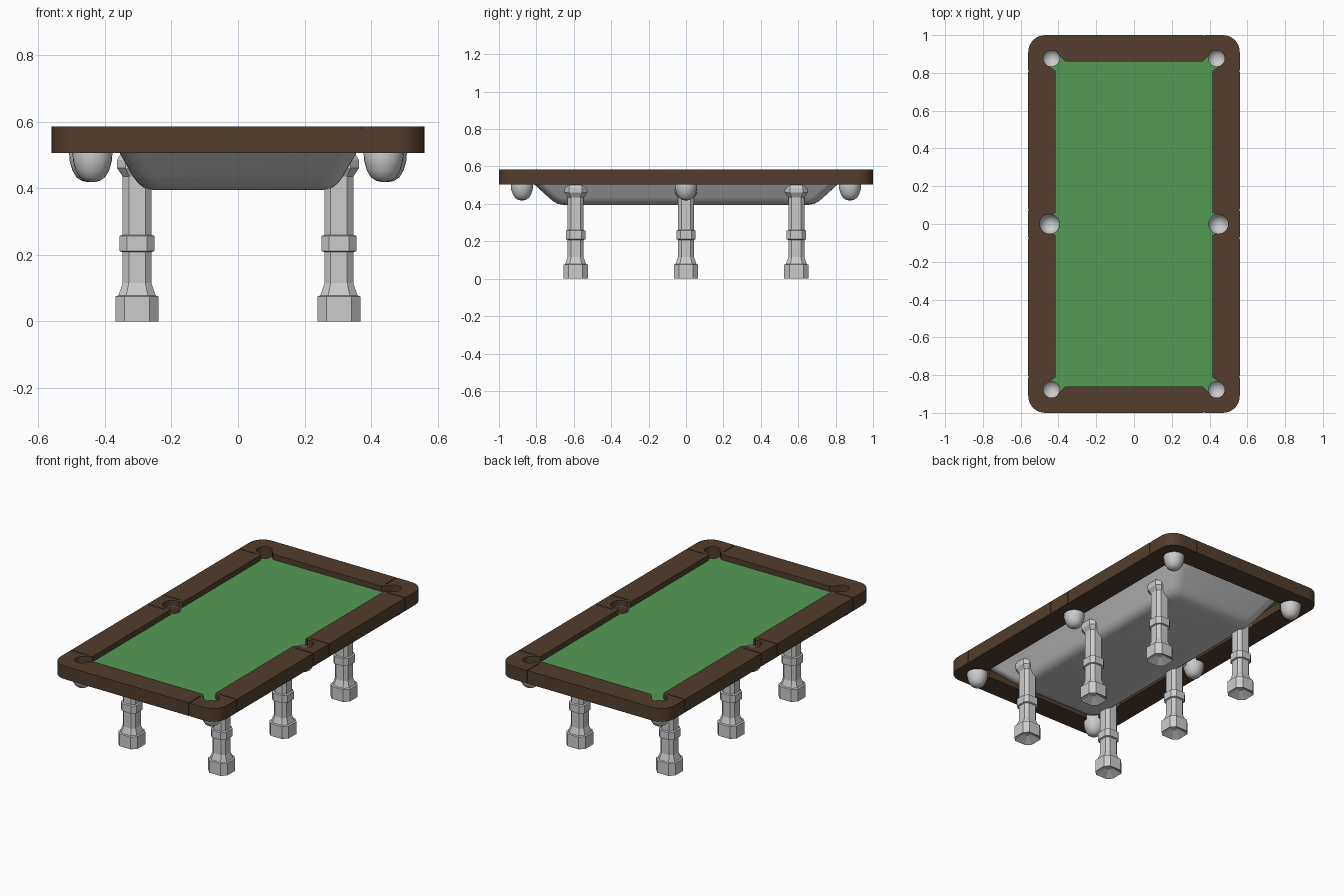
import bpy, bmesh
from math import cos, sin, pi, radians

if "Cube" in bpy.data.objects:
    bpy.data.objects.remove(bpy.data.objects["Cube"])


def material(name, rgb):
    m = bpy.data.materials.new(name)
    m.diffuse_color = (*rgb, 1)
    m.use_nodes = True
    m.node_tree.nodes["Principled BSDF"].inputs["Base Color"].default_value = m.diffuse_color
    return m


WOOD = material("dark_wood", (0.085, 0.048, 0.026))
FELT = material("green_felt", (0.09, 0.33, 0.09))


def finish(name, bm, mat=None, smooth=None):
    bmesh.ops.remove_doubles(bm, verts=bm.verts, dist=1e-5)
    bmesh.ops.recalc_face_normals(bm, faces=bm.faces)
    me = bpy.data.meshes.new(name)
    bm.to_mesh(me)
    bm.free()
    ob = bpy.data.objects.new(name, me)
    bpy.context.collection.objects.link(ob)
    if mat:
        me.materials.append(mat)
    if smooth:
        bpy.ops.object.select_all(action='DESELECT')
        ob.select_set(True)
        bpy.context.view_layer.objects.active = ob
        bpy.ops.object.shade_smooth_by_angle(angle=radians(smooth))
    return ob


def arc(cx, cy, r, a0, a1, n):
    return [(cx + r * cos(radians(a0 + (a1 - a0) * i / n)),
             cy + r * sin(radians(a0 + (a1 - a0) * i / n))) for i in range(n + 1)]


def four_way(q):
    """Mirror a first-quadrant path into a closed outline."""
    pts = []
    for sx, sy in ((1, 1), (-1, 1), (-1, -1), (1, -1)):
        part = [(x * sx, y * sy) for x, y in q]
        pts += part if sx * sy > 0 else part[::-1]
    return [p for i, p in enumerate(pts)
            if abs(p[0] - pts[i - 1][0]) + abs(p[1] - pts[i - 1][1]) > 1e-5]


def rounded_rect(hx, hy, r, n):
    return [p for p in
            arc(hx - r, hy - r, r, 0, 90, n) + arc(r - hx, hy - r, r, 90, 180, n)
            + arc(r - hx, r - hy, r, 180, 270, n) + arc(hx - r, r - hy, r, 270, 360, n)]


def loft(name, rings, n, center=(0, 0), caps=(True, True), smooth=None):
    """Skin rounded-rectangle rings given as (half x, half y, corner radius, z)."""
    bm = bmesh.new()
    loops = [[bm.verts.new((x + center[0], y + center[1], z))
              for x, y in rounded_rect(hx, hy, r, n)] for hx, hy, r, z in rings]
    for a, b in zip(loops, loops[1:]):
        for i in range(len(a)):
            bm.faces.new((a[i - 1], a[i], b[i], b[i - 1]))
    if caps[0]:
        bm.faces.new(loops[0])
    if caps[1]:
        bm.faces.new(loops[-1])
    return finish(name, bm, smooth=smooth)


def slab(name, outlines, z, height, mat, smooth=None):
    """Fill outlines (later ones are holes) and optionally extrude upward."""
    bm = bmesh.new()
    edges = []
    for pts in outlines:
        vs = [bm.verts.new((x, y, z)) for x, y in pts]
        edges += [bm.edges.new((vs[i - 1], vs[i])) for i in range(len(vs))]
    bmesh.ops.triangle_fill(bm, edges=edges, use_beauty=True, normal=(0, 0, 1))
    if height:
        new = bmesh.ops.extrude_face_region(bm, geom=bm.faces[:], use_keep_orig=True)
        bmesh.ops.translate(bm, vec=(0, 0, height),
                            verts=[v for v in new["geom"] if isinstance(v, bmesh.types.BMVert)])
    return finish(name, bm, mat, smooth)


def add_box(bm, x0, x1, y0, y1, z0, z1):
    for v in bmesh.ops.create_cube(bm, size=1)["verts"]:
        v.co = ((x0 + x1) / 2 + v.co.x * (x1 - x0), (y0 + y1) / 2 + v.co.y * (y1 - y0),
                (z0 + z1) / 2 + v.co.z * (z1 - z0))


# Cushion outlines: side pocket, jaws, corner pocket
SIDE, CORNER = (0.447, 0.0), (0.437, 0.877)
jaws = [(0.415, 0.06), (0.415, 0.81)]
end = [(0.365, 0.86)]
rail_q = arc(*SIDE, 0.052, 0, 105, 10) + jaws + arc(*CORNER, 0.043, -70, 160, 18) + end
felt_q = arc(*SIDE, 0.052, 180, 105, 7) + jaws + arc(*CORNER, 0.043, -70, -200, 10) + end
outer = rounded_rect(0.56, 1.0, 0.09, 8)

# Wooden rail and playing surface
rail = slab("rail", [outer, four_way(rail_q)], 0.505, 0.08, WOOD, 30)
slab("felt", [four_way(felt_q)], 0.552, 0, FELT)

# Fine grooves where the rail sections meet
bm = bmesh.new()
g, d = 0.0025, 0.004
for s in (-1, 1):
    for y in (-0.81, -0.075, 0.075, 0.81):
        add_box(bm, *sorted((s * 0.44, s * 0.58)), y - g, y + g, 0.585 - d, 0.6)
        add_box(bm, *sorted((s * (0.56 - d), s * 0.58)), y - g, y + g, 0.49, 0.595)
    add_box(bm, 0.37 - g, 0.37 + g, *sorted((s * 0.89, s * 1.02)), 0.585 - d, 0.6)
    add_box(bm, 0.37 - g, 0.37 + g, *sorted((s * (1 - d), s * 1.02)), 0.49, 0.595)
cutter = finish("groove_cutter", bm)
cutter.hide_render = True
cutter.display_type = 'WIRE'
cut = rail.modifiers.new("grooves", 'BOOLEAN')
cut.object, cut.operation, cut.solver, cut.use_self = cutter, 'DIFFERENCE', 'EXACT', True

# Tapered body under the felt
loft("table_body", [(0.385, 0.86, 0.06, 0.55), (0.355, 0.812, 0.06, 0.505),
                    (0.315, 0.735, 0.06, 0.435), (0.300, 0.712, 0.06, 0.415),
                    (0.280, 0.685, 0.06, 0.400), (0.25, 0.65, 0.06, 0.394)],
     6, caps=(False, True), smooth=40)

# Rounded pocket cups
cup = [(0.052, 0.548), (0.06, 0.505), (0.058, 0.48), (0.050, 0.453),
       (0.038, 0.433), (0.022, 0.422), (0.008, 0.419)]
for sx, side in ((-1, "left"), (1, "right")):
    for sy, place in ((-1, "front"), (0, "middle"), (1, "back")):
        cx, cy = (CORNER[0] * sx, CORNER[1] * sy) if sy else (SIDE[0] * sx, 0)
        loft(f"pocket_cup_{place}_{side}", [(r, r, r, z) for r, z in cup], 6,
             (cx, cy), (False, True), smooth=50)

# Six turned legs with chamfered square section and hollow foot
leg = [(0.018, 0.03), (0.065, 0), (0.065, 0.075), (0.056, 0.078), (0.043, 0.115),
       (0.043, 0.208), (0.052, 0.211), (0.052, 0.257), (0.043, 0.26),
       (0.043, 0.435), (0.060, 0.46), (0.060, 0.485), (0.042, 0.515)]
for sx, side in ((-1, "left"), (1, "right")):
    for sy, place in ((-1, "front"), (0, "middle"), (1, "back")):
        loft(f"leg_{place}_{side}", [(w, w, w * 0.42, z) for w, z in leg], 1,
             (0.303 * sx, 0.59 * sy))
